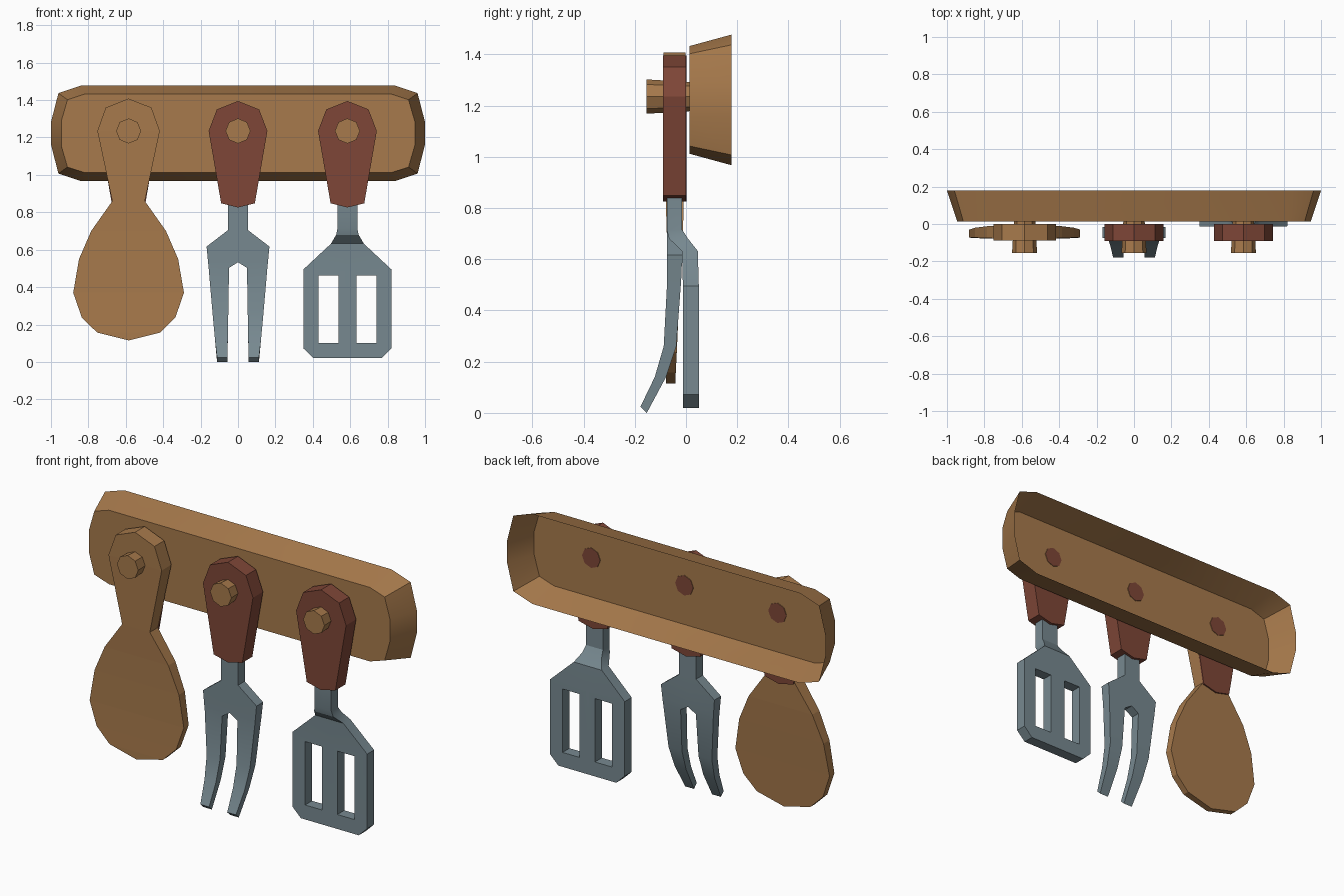
import bpy, bmesh, math
from mathutils import Matrix

if "Cube" in bpy.data.objects:
    bpy.data.objects.remove(bpy.data.objects["Cube"])


def mat(name, col):
    m = bpy.data.materials.new(name)
    m.diffuse_color = (*col, 1)
    m.use_nodes = True
    m.node_tree.nodes["Principled BSDF"].inputs["Base Color"].default_value = m.diffuse_color
    return m


WOOD = mat("light_wood", (0.39, 0.195, 0.072))
RED = mat("red_brown_wood", (0.21, 0.062, 0.038))
STEEL = mat("grey_steel", (0.185, 0.25, 0.28))


def finish(name, bm, mats, x=0.0):
    me = bpy.data.meshes.new(name)
    bm.to_mesh(me)
    bm.free()
    ob = bpy.data.objects.new(name, me)
    ob.location.x = x
    bpy.context.collection.objects.link(ob)
    for m in mats:
        me.materials.append(m)
    return ob


def loft(name, rows, m, x=0.0):
    """Mirrored slab; rows are inner x, outer x, z, front y, back y, [back z]."""
    bm = bmesh.new()
    for s in (1, -1):
        rings = []
        for r in rows:
            a, b, z, yf, yb = r[:5]
            zb = r[5] if len(r) > 5 else z
            rings.append([bm.verts.new(c) for c in (
                (s * a, yf, z), (s * b, yf, z), (s * b, yb, zb), (s * a, yb, zb))])
        quads = [rings[0], rings[-1]]
        for p, q in zip(rings, rings[1:]):
            quads += [[p[i], p[(i + 1) % 4], q[(i + 1) % 4], q[i]] for i in range(4)]
        for f in quads:
            if any(abs(v.co.x) > 1e-5 for v in f):   # skip the middle plane
                bm.faces.new(f)
    bmesh.ops.remove_doubles(bm, verts=bm.verts, dist=1e-5)
    bmesh.ops.recalc_face_normals(bm, faces=bm.faces)
    return finish(name, bm, [m], x)


# Board: flared shell, open at the back
def outline(bm, pts, y, mid):
    h = [(x, z) for x, z in pts]
    loop = h + [(x, -z) for x, z in reversed(h)]
    loop += [(-x, z) for x, z in reversed(loop)]
    return [bm.verts.new((x, y, mid + z)) for x, z in loop]


bm = bmesh.new()
front = outline(bm, [(0.82, 0.21), (0.912, 0.18), (0.945, 0.065)], 0.013, 1.222)
back = outline(bm, [(0.84, 0.255), (0.96, 0.215), (1.0, 0.06)], 0.178, 1.222)
panel = bm.faces.new(front)
for i in range(len(front)):
    j = (i + 1) % len(front)
    bm.faces.new((front[i], front[j], back[j], back[i]))
bmesh.ops.recalc_face_normals(bm, faces=bm.faces)
if panel.normal.y > 0:
    bmesh.ops.reverse_faces(bm, faces=bm.faces)
finish("wall_board", bm, [WOOD])

# Pegs, with dark ends showing inside the board
XS = (-0.585, 0.0, 0.585)
for n, x in zip(("left", "middle", "right"), XS):
    bm = bmesh.new()
    bmesh.ops.create_cone(bm, cap_ends=True, segments=8, radius1=0.057, radius2=0.067,
                          depth=0.171, matrix=Matrix.Translation((0, -0.0695, 1.235))
                          @ Matrix.Rotation(math.pi / 2, 4, 'X'))
    for f in bm.faces:
        f.material_index = int(f.normal.y > 0.9)
    finish(n + "_peg", bm, [WOOD, RED], x)


# Red handles
def handle(name, x, yf, yb):
    prof = [(0, 1.395), (0.113, 1.35), (0.157, 1.235), (0.09, 0.848), (0, 0.826)]
    loft(name, [(0, w, z, yf, yb) for w, z in prof], RED, x)


handle("fork_handle", XS[1], -0.09, 0.0)
handle("spatula_handle", XS[2], -0.09, 0.0)
handle("spoon_handle_backing", XS[0], -0.007, 0.001)

# Wooden spoon
loft("wooden_spoon", [(0, *r) for r in (
    (0, 1.408, -0.088, -0.001), (0.122, 1.36, -0.088, -0.001), (0.167, 1.235, -0.088, -0.001),
    (0.087, 0.86, -0.08, -0.008), (0.2, 0.70, -0.075, -0.012), (0.265, 0.55, -0.073, -0.02),
    (0.296, 0.37, -0.073, -0.03), (0.25, 0.237, -0.076, -0.036),
    (0.168, 0.157, -0.078, -0.04), (0, 0.115, -0.078, -0.042))], WOOD, XS[0])

# Two-pronged fork, tines curving forward
loft("fork", [
    (0, 0.053, 0.86, -0.075, -0.015), (0, 0.053, 0.705, -0.075, -0.015),
    (0, 0.168, 0.617, -0.074, -0.015), (0, 0.16, 0.533, -0.074, -0.018),
    (0.048, 0.157, 0.503, -0.074, -0.02), (0.052, 0.136, 0.26, -0.087, -0.038),
    (0.054, 0.125, 0.14, -0.122, -0.078), (0.057, 0.112, 0.024, -0.178, -0.153, 0.0)],
    STEEL, XS[1])

# Spatula with a stepped neck and two slots
blade = loft("spatula", [(0, *r) for r in (
    (0.053, 0.86, -0.075, -0.015), (0.053, 0.715, -0.075, -0.015),
    (0.06, 0.68, -0.066, 0.008), (0.088, 0.632, -0.016, 0.046),
    (0.235, 0.495, -0.012, 0.05), (0.235, 0.072, -0.012, 0.05),
    (0.182, 0.02, -0.012, 0.05))], STEEL, XS[2])
cutter = loft("slot_cutter", [(0.048, 0.155, 0.462, -0.2, 0.2),
                              (0.048, 0.155, 0.102, -0.2, 0.2)], STEEL, XS[2])
cutter.hide_render = True
mod = blade.modifiers.new("slots", 'BOOLEAN')
mod.operation, mod.solver, mod.object = 'DIFFERENCE', 'EXACT', cutter
bpy.context.view_layer.objects.active = blade
bpy.ops.object.modifier_apply(modifier="slots")
bpy.data.objects.remove(cutter)

# Soft shading on the bends, crisp edges elsewhere
bpy.ops.object.select_all(action='DESELECT')
for ob in bpy.context.scene.objects:
    if ob.name in ("wall_board", "fork", "spatula"):
        ob.select_set(True)
        bpy.context.view_layer.objects.active = ob
bpy.ops.object.shade_smooth_by_angle(angle=math.radians(30))
